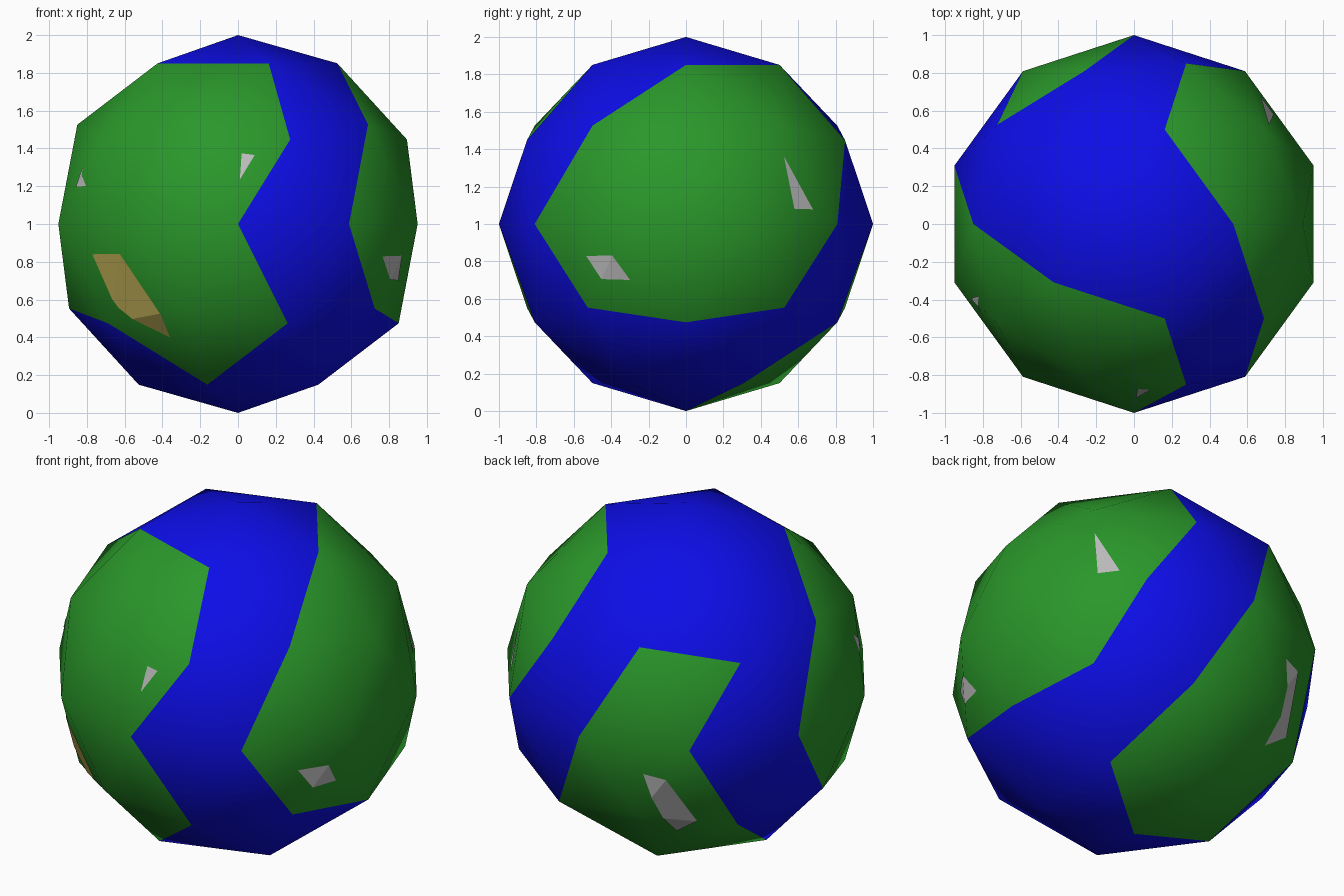
import bpy, bmesh
from math import radians, cos, sin
from mathutils import Vector

if "Cube" in bpy.data.objects:
    bpy.data.objects.remove(bpy.data.objects["Cube"])


def make_material(name, r, g, b):
    mat = bpy.data.materials.new(name)
    mat.use_nodes = True
    mat.diffuse_color = (r, g, b, 1)
    mat.node_tree.nodes["Principled BSDF"].inputs["Base Color"].default_value = (r, g, b, 1)
    return mat


ocean = make_material("ocean_blue", 0.004, 0.004, 0.8)
grass = make_material("grass_green", 0.023, 0.31, 0.023)
rock = make_material("rock_grey", 0.5, 0.5, 0.5)
sand = make_material("sand_yellow", 0.5, 0.4, 0.09)


def new_ball():
    bm = bmesh.new()
    bmesh.ops.create_icosphere(bm, subdivisions=2, radius=1)
    return bm


def make_object(name, bm, materials, smooth):
    for face in bm.faces:
        face.smooth = smooth
    mesh = bpy.data.meshes.new(name)
    bm.to_mesh(mesh)
    bm.free()
    for mat in materials:
        mesh.materials.append(mat)
    obj = bpy.data.objects.new(name, mesh)
    obj.location.z = 1
    bpy.context.collection.objects.link(obj)
    return obj


# Rings of ball vertices, named by height: (radius, z)
RINGS = {
    "cap": (0.526, 0.851), "high": (0.851, 0.526), "upper": (0.894, 0.447),
    "equator": (1, 0), "lower": (0.894, -0.447), "low": (0.851, -0.526),
    "base": (0.526, -0.851), "pole": (0, -1),
}


def nearest_vertex(bm, ring, degrees):
    radius, z = RINGS[ring]
    a = radians(degrees)
    target = Vector((radius * cos(a), radius * sin(a), z))
    return min(bm.verts, key=lambda v: (v.co - target).length)


# Coastlines as closed walks along the ball's edges, each with an inland point
COASTS = [
    ((1, 0, 0),
     "cap 0, cap 72, upper 72, equator 54, lower 36, low 0, lower -36, equator -54, high -36"),
    ((-0.28, 0.85, -0.35),
     "high 108, upper 144, equator 126, low 144, base 180, pole 0, base 36, low 72, equator 90"),
    ((-0.6, -0.7, 0.2),
     "cap -144, cap -72, upper -72, equator -90, low -72, base -108, low -144, lower 180, "
     "equator 162, high 180"),
]


def paint_land(bm, inland, coast):
    names = [step.split() for step in coast.split(",")]
    verts = [nearest_vertex(bm, ring, float(deg)) for ring, deg in names]
    shore = {bm.edges.get(pair) for pair in zip(verts, verts[1:] + verts[:1])}
    point = Vector(inland).normalized()
    stack = [max(bm.faces, key=lambda f: f.calc_center_median().normalized().dot(point))]
    while stack:
        face = stack.pop()
        face.material_index = 1
        for edge in face.edges:
            if edge not in shore:
                stack += [f for f in edge.link_faces if f.material_index == 0]


# Globe with ocean and land
globe = new_ball()
for inland, coast in COASTS:
    paint_land(globe, inland, coast)
make_object("globe", globe, [ocean, grass], True)


# Thin plates: the ball's surface trimmed to a convex outline
def surface_patch(name, mat, outline):
    bm = new_ball()
    points = [Vector(p) for p in outline]
    middle = sum(points, Vector())
    for a, b in zip(points, points[1:] + points[:1]):
        normal = a.cross(b).normalized()
        if normal.dot(middle) > 0:
            normal.negate()
        bmesh.ops.bisect_plane(bm, geom=bm.verts[:] + bm.edges[:] + bm.faces[:],
                               plane_co=(0, 0, 0), plane_no=normal, clear_outer=True)
    bmesh.ops.scale(bm, vec=(1.004,) * 3, verts=bm.verts)
    make_object(name, bm, [mat], False)


surface_patch("sand_strip", sand, [
    (-.77, -.51, -.16), (-.63, -.72, -.16), (-.41, -.74, -.48), (-.36, -.64, -.6),
    (-.63, -.58, -.44)])
surface_patch("back_rock_strip", rock, [
    (-.33, .87, -.18), (-.45, .83, -.2), (-.52, .64, -.49), (-.38, .63, -.59)])
surface_patch("front_rock", rock, [
    (.02, -.91, .39), (.09, -.89, .37), (.01, -.94, .24)])
surface_patch("right_rock", rock, [
    (-.82, -.38, .3), (-.88, -.4, .2), (-.8, -.47, .2)])
surface_patch("back_left_rock", rock, [
    (.71, .52, .36), (.68, .69, .08), (.74, .58, .08)])
surface_patch("front_left_rock", rock, [
    (.76, -.53, -.17), (.88, -.4, -.17), (.88, -.31, -.31), (.82, -.46, -.3)])
